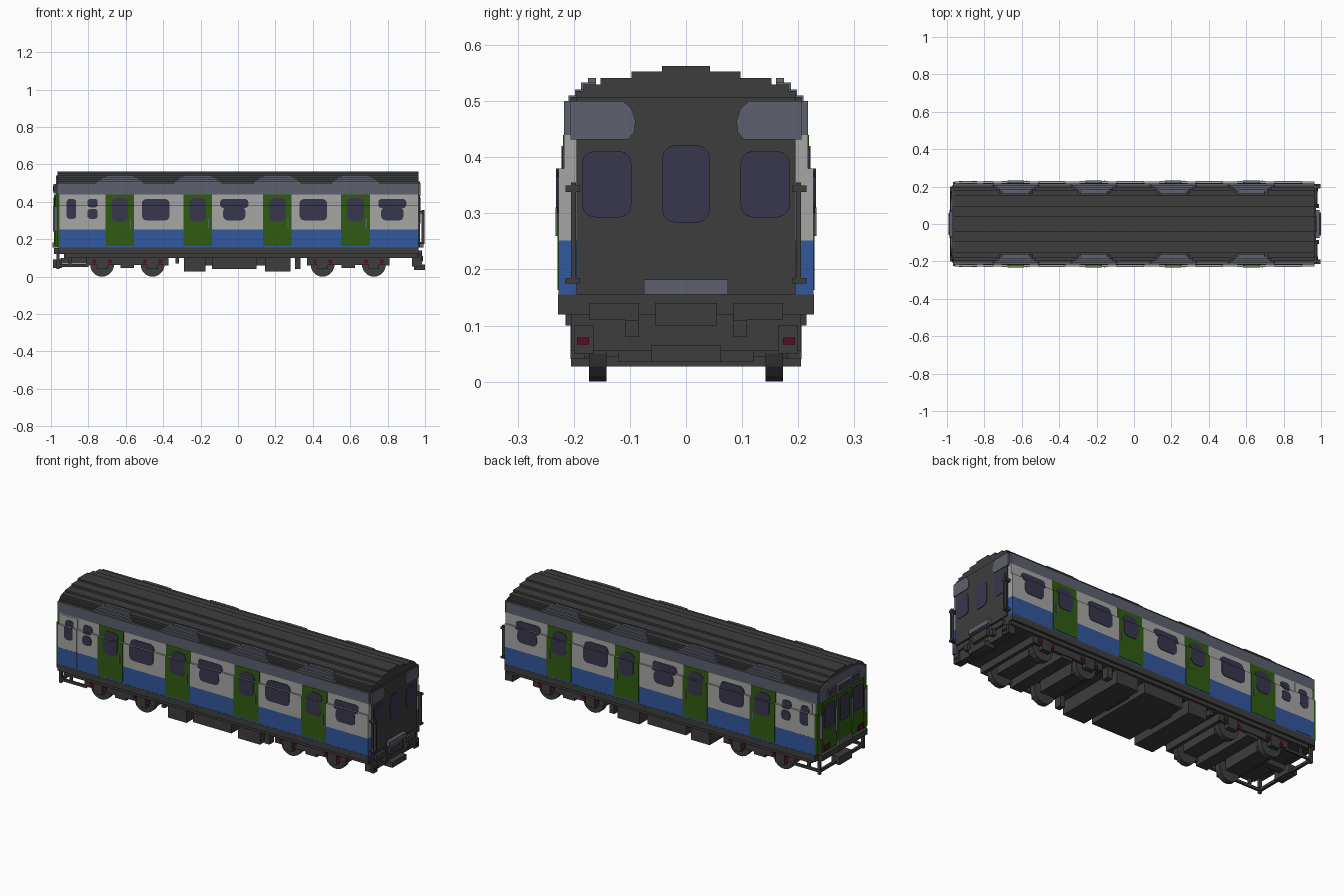
import bpy, bmesh, math
from mathutils import Vector

if "Cube" in bpy.data.objects:
    bpy.data.objects.remove(bpy.data.objects["Cube"])


def material(name, r, g, b):
    m = bpy.data.materials.new(name)
    m.use_nodes = True
    m.diffuse_color = (r, g, b, 1)
    m.node_tree.nodes["Principled BSDF"].inputs["Base Color"].default_value = (r, g, b, 1)
    return m


DARK = material("charcoal", 0.047, 0.047, 0.047)
WHITE = material("pale grey", 0.38, 0.38, 0.37)
BLUE = material("blue", 0.032, 0.095, 0.34)
GREEN = material("green", 0.03, 0.108, 0.006)
SLATE = material("slate", 0.11, 0.115, 0.155)
GLASS = material("window glass", 0.04, 0.037, 0.075)
RED = material("dark red", 0.1, 0.004, 0.017)


def finish(name, bm, mat):
    bmesh.ops.recalc_face_normals(bm, faces=bm.faces[:])
    me = bpy.data.meshes.new(name)
    bm.to_mesh(me)
    bm.free()
    me.materials.append(mat)
    ob = bpy.data.objects.new(name, me)
    bpy.context.collection.objects.link(ob)
    return ob


def add_prism(bm, pts, axis, a, b):
    """Extrude a 2D outline along x or y between a and b."""
    at = (lambda p, t: (t, p[0], p[1])) if axis == "x" else (lambda p, t: (p[0], t, p[1]))
    lo = [bm.verts.new(at(p, a)) for p in pts]
    hi = [bm.verts.new(at(p, b)) for p in pts]
    bm.faces.new(lo)
    bm.faces.new(hi[::-1])
    for i in range(len(pts)):
        j = (i + 1) % len(pts)
        bm.faces.new((lo[i], hi[i], hi[j], lo[j]))


def prisms(name, mat, items):
    bm = bmesh.new()
    for pts, axis, a, b in items:
        add_prism(bm, pts, axis, a, b)
    return finish(name, bm, mat)


def rect(u0, u1, v0, v1):
    return [(u0, v0), (u1, v0), (u1, v1), (u0, v1)]


def rounded(u0, u1, v0, v1, r, n=3):
    pts = []
    for k, (cu, cv) in enumerate([(u1 - r, v1 - r), (u0 + r, v1 - r), (u0 + r, v0 + r), (u1 - r, v0 + r)]):
        for i in range(n + 1):
            t = math.pi / 2 * (k + i / n)
            pts.append((cu + r * math.cos(t), cv + r * math.sin(t)))
    return pts


def boxes(name, mat, items, mirror=False):
    """Items are x0, x1, y0, y1, z0, z1; mirror repeats them across y."""
    out = []
    for x0, x1, y0, y1, z0, z1 in items:
        out.append((rect(y0, y1, z0, z1), "x", x0, x1))
        if mirror:
            out.append((rect(-y0, -y1, z0, z1), "x", x0, x1))
    return prisms(name, mat, out)


STEP = 0.38  # height where the side wall steps inward


def side_plates(name, mat, outlines, out):
    """Thin plates on both side walls, following the step in the wall."""
    bm = bmesh.new()
    for pts in outlines:
        for s in (1, -1):
            for surf, up in ((0.227, False), (0.217, True)):
                part = bmesh.new()
                add_prism(part, pts, "y", s * (surf - 0.004), s * (surf + out))
                cut = bmesh.ops.bisect_plane(part, geom=part.verts[:] + part.edges[:] + part.faces[:],
                                             plane_co=(0, 0, STEP), plane_no=(0, 0, 1),
                                             clear_inner=up, clear_outer=not up)["geom_cut"]
                edges = [e for e in cut if isinstance(e, bmesh.types.BMEdge)]
                if edges:
                    bmesh.ops.edgeloop_fill(part, edges=edges)
                tmp = bpy.data.meshes.new("plate_part")
                part.to_mesh(tmp)
                part.free()
                bm.from_mesh(tmp)
                bpy.data.meshes.remove(tmp)
    return finish(name, bm, mat)


def mirrored(half):
    return half + [(-y, z) for y, z in reversed(half)]


# Body shell in stacked colour bands
boxes("lower_body", BLUE, [(-0.955, 0.965, -0.227, 0.227, 0.155, 0.252)])
boxes("upper_body", WHITE, [(-0.955, 0.965, -0.227, 0.227, 0.252, STEP),
                            (-0.955, 0.965, -0.217, 0.217, STEP, 0.44)])
boxes("cornice", SLATE, [(-0.968, 0.965, -0.217, 0.217, 0.44, 0.5)])
boxes("sole_bar", DARK, [(-0.96, 0.965, -0.228, 0.228, 0.12, 0.155),
                         (-0.93, 0.96, -0.215, 0.215, 0.1, 0.12)])

# Stepped roof
roof = mirrored([(0.206, 0.5), (0.206, 0.507), (0.195, 0.507), (0.195, 0.518), (0.183, 0.518),
                 (0.183, 0.53), (0.152, 0.53), (0.152, 0.541), (0.097, 0.541), (0.097, 0.553),
                 (0.043, 0.553), (0.043, 0.563)])
prisms("roof", DARK, [(roof, "x", -0.965, 0.965)])

# Doors, rain hoods over them, and windows
DOORS = (-0.632, -0.215, 0.21, 0.628)
side_plates("side_doors", GREEN, [rect(x - 0.077, x + 0.077, 0.163, 0.44) for x in DOORS], 0.002)
hood = []
for x in DOORS:
    for s in (1, -1):
        for w, y, z0, z1 in ((0.115, 0.209, 0.5, 0.51), (0.1, 0.198, 0.51, 0.521),
                             (0.085, 0.187, 0.521, 0.533), (0.07, 0.175, 0.53, 0.541)):
            hood.append(([(x - w - 0.012, z0), (x + w + 0.012, z0), (x + w, z1), (x - w, z1)],
                         "y", s * 0.16, s * y))
prisms("door_rain_hoods", SLATE, hood)
side_plates("door_windows", GLASS, [rounded(x - 0.045, x + 0.045, 0.295, 0.42, 0.028) for x in DOORS], 0.0045)
wide = [rounded(x - 0.074, x + 0.074, 0.3, 0.415, 0.025) for x in (-0.44, 0.403)]
for x in (-0.02, 0.825):
    wide += [rounded(x - 0.075, x + 0.075, 0.366, 0.415, 0.018), rounded(x - 0.06, x + 0.06, 0.3, 0.372, 0.025)]
side_plates("saloon_windows", GLASS, wide, 0.003)
side_plates("cab_door", WHITE, [rect(-0.935, -0.84, 0.163, 0.435)], 0.0015)
side_plates("cab_door_lower", BLUE, [rect(-0.935, -0.84, 0.163, 0.252)], 0.002)
side_plates("small_windows", GLASS, [rounded(-0.917, -0.865, 0.308, 0.415, 0.018),
                                     rounded(-0.805, -0.75, 0.308, 0.362, 0.018),
                                     rounded(-0.805, -0.75, 0.37, 0.415, 0.015)], 0.003)
side_plates("door_handles", SLATE, [rect(x + 0.055, x + 0.061, 0.26, 0.31) for x in DOORS], 0.006)

# Plain rear end wall
prisms("rear_end_wall", DARK, [(mirrored([(0.195, 0.155), (0.195, 0.507)]), "x", 0.95, 0.972)])
prisms("rear_windows", GLASS, [(rounded(-0.043, 0.043, 0.283, 0.422, 0.025), "x", 0.97, 0.975)] +
       [(rounded(c - 0.044, c + 0.044, 0.293, 0.411, 0.022), "x", 0.97, 0.975) for c in (-0.141, 0.141)])
corner = [(0.206, 0.432), (0.103, 0.432), (0.092, 0.445), (0.09, 0.465), (0.097, 0.487), (0.112, 0.5), (0.206, 0.5)]
prisms("rear_roof_corners", SLATE, [([(s * y, z) for y, z in corner], "x", 0.955, 0.976) for s in (1, -1)])
boxes("rear_step_plate", SLATE, [(0.965, 0.992, -0.075, 0.075, 0.155, 0.182)])
boxes("rear_handrails", DARK, [(0.982, 0.998, 0.196, 0.205, 0.175, 0.355),
                               (0.96, 0.998, 0.19, 0.215, 0.175, 0.185),
                               (0.96, 0.998, 0.19, 0.215, 0.338, 0.35)], True)

# Cab end, bowed outward in the middle
boxes("cab_face", GREEN, [(-0.968, -0.95, -0.225, 0.225, 0.155, STEP),
                          (-0.968, -0.95, -0.216, 0.216, STEP, 0.44),
                          (-0.976, -0.96, -0.18, 0.18, 0.16, 0.44),
                          (-0.983, -0.96, -0.06, 0.06, 0.16, 0.44)])
prisms("cab_windows", GLASS,
       [(rounded(-0.043, 0.043, 0.283, 0.422, 0.022), "x", -0.987, -0.98)] +
       [(rounded(c - 0.046, c + 0.046, 0.285, 0.42, 0.022), "x", -0.98, -0.97) for c in (-0.125, 0.125)])
dome = mirrored([(0.205, 0.44), (0.205, 0.49), (0.185, 0.515), (0.15, 0.53), (0.09, 0.54)])
prisms("cab_dome", SLATE, [(dome, "x", -0.972, -0.96),
                           (rect(-0.14, 0.14, 0.445, 0.495), "x", -0.979, -0.96),
                           (rect(-0.065, 0.065, 0.445, 0.495), "x", -0.987, -0.96)])
prisms("destination_panels", DARK, [(rounded(-0.05, 0.05, 0.455, 0.487, 0.008), "x", -0.99, -0.985)] +
       [(rounded(c - 0.03, c + 0.03, 0.455, 0.487, 0.008), "x", -0.982, -0.976) for c in (-0.1, 0.1)])
boxes("cab_handrails", SLATE, [(-0.99, -0.97, 0.066, 0.072, 0.24, 0.375),
                               (-0.985, -0.965, 0.195, 0.201, 0.24, 0.375)], True)
boxes("cab_step_plate", SLATE, [(-0.992, -0.965, -0.06, 0.06, 0.155, 0.182)])
boxes("tail_lamps", RED, [(-0.981, -0.97, 0.125, 0.175, 0.165, 0.195)], True)

# Buffer beams, couplers and end frames
boxes("rear_buffer_beam", DARK, [(0.93, 0.968, -0.205, 0.205, 0.055, 0.12),
                                 (0.965, 0.985, -0.055, 0.055, 0.1, 0.14),
                                 (0.94, 1.0, -0.062, 0.062, 0.035, 0.065)])
boxes("rear_buffers", DARK, [(0.965, 0.98, 0.085, 0.172, 0.11, 0.14),
                             (0.965, 0.99, 0.085, 0.108, 0.08, 0.11),
                             (0.965, 0.98, 0.165, 0.2, 0.05, 0.1)], True)
boxes("cab_buffer_beam", DARK, [(-0.985, -0.955, -0.2, 0.2, 0.12, 0.152),
                                (-0.99, -0.94, -0.055, 0.055, 0.045, 0.09),
                                (-0.95, -0.8, -0.02, 0.02, 0.07, 0.1),
                                (-0.97, -0.955, -0.2, 0.2, 0.05, 0.065)])
boxes("cab_end_frame", DARK, [(-0.97, -0.8, 0.188, 0.2, 0.052, 0.066),
                              (-0.97, -0.955, 0.185, 0.2, 0.04, 0.13),
                              (-0.905, -0.89, 0.188, 0.2, 0.06, 0.11)], True)

# Underfloor equipment
boxes("equipment_boxes", DARK, [(-0.29, -0.175, -0.205, 0.205, 0.027, 0.11),
                                (-0.14, 0.1, -0.2, 0.2, 0.04, 0.11),
                                (0.145, 0.28, -0.205, 0.205, 0.027, 0.11),
                                (-0.175, 0.145, -0.08, 0.08, 0.06, 0.11)])
boxes("equipment_brackets", DARK, [(0.305, 0.335, 0.16, 0.2, 0.04, 0.11),
                                   (-0.335, -0.315, 0.16, 0.2, 0.07, 0.11)], True)

# Bogies with axles, wheels and red axle-box marks
for end, axles in (("cab", (-0.727, -0.457)), ("rear", (0.452, 0.727))):
    mid = sum(axles) / 2
    boxes(end + "_bogie_frame", DARK, [(mid - 0.22, mid + 0.22, 0.183, 0.2, 0.062, 0.104)]
          + [(x - 0.028, x + 0.028, 0.18, 0.206, 0.04, 0.1) for x in axles], True)
    boxes(end + "_bogie_beams", DARK, [(mid - 0.035, mid + 0.035, -0.195, 0.195, 0.045, 0.105),
                                       (mid - 0.22, mid - 0.2, -0.195, 0.195, 0.06, 0.1),
                                       (mid + 0.2, mid + 0.22, -0.195, 0.195, 0.06, 0.1)]
          + [(x - 0.045, x + 0.045, -0.12, 0.12, 0.035, 0.1) for x in axles])
    marks = [x + d for x in axles for d in (-0.042, 0.042)]
    boxes(end + "_axle_box_marks", RED, [(x - 0.01, x + 0.01, 0.19, 0.203, 0.07, 0.09) for x in marks], True)
    wheel = []
    for x in axles:
        ring = [(x + 0.064 * math.cos(math.pi * (i + 0.5) / 8),
                 0.063 + 0.064 * math.sin(math.pi * (i + 0.5) / 8)) for i in range(16)]
        wheel += [(ring, "y", s * 0.142, s * 0.173) for s in (1, -1)]
    prisms(end + "_wheels", DARK, wheel)
boxes("rear_lamps", RED, [(0.978, 0.984, 0.173, 0.194, 0.066, 0.079)], True)
